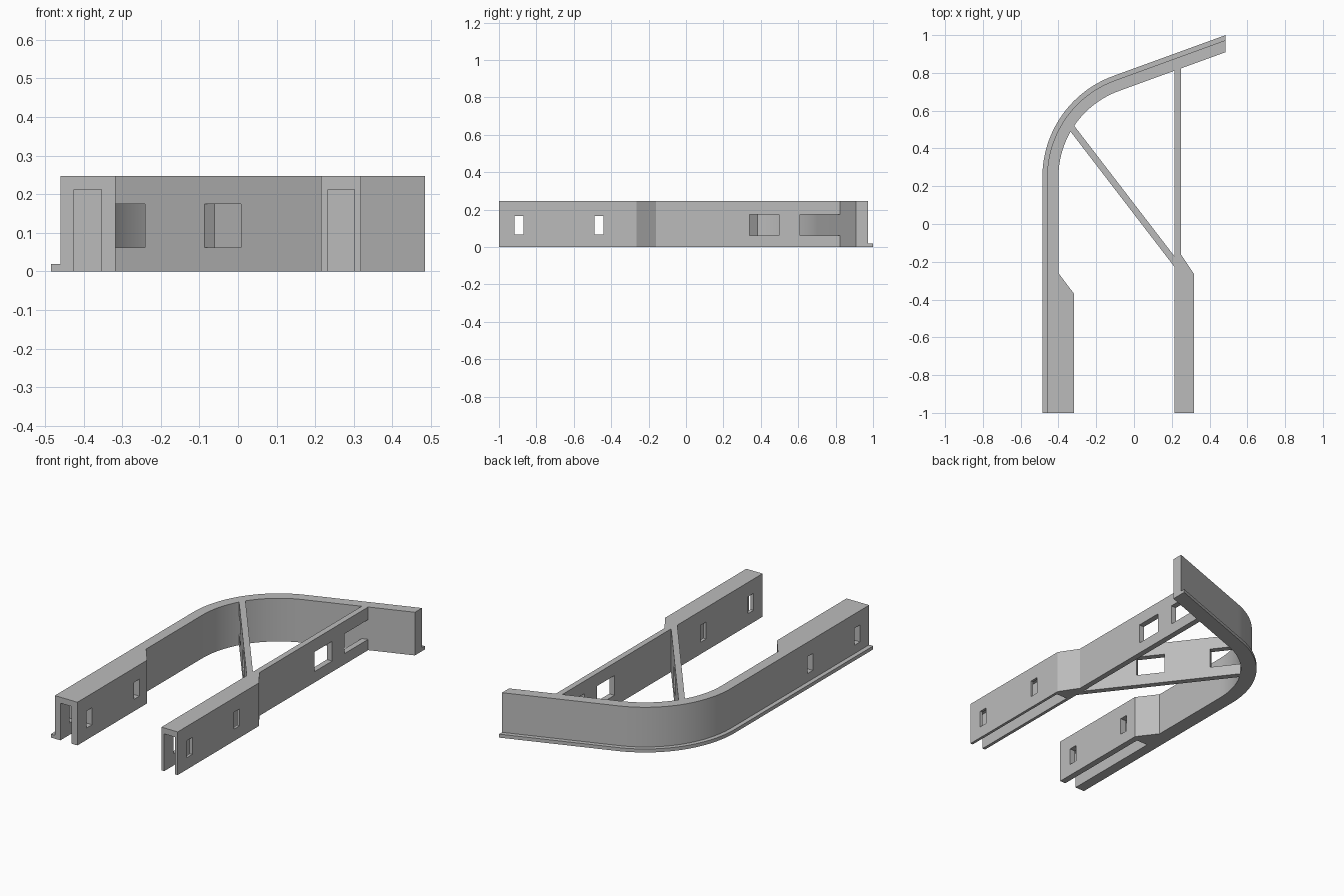
import bpy, bmesh, math
from mathutils import Vector

cube = bpy.data.objects.get("Cube")
if cube:
    bpy.data.objects.remove(cube, do_unlink=True)

grey = bpy.data.materials.new("plain grey")
grey.use_nodes = True
grey.diffuse_color = (0.5, 0.5, 0.5, 1)
grey.node_tree.nodes["Principled BSDF"].inputs["Base Color"].default_value = (0.5, 0.5, 0.5, 1)

HEIGHT = 0.247
CENTRE = Vector((0.085, 0.248))   # centre of the bend
END_X = 0.484


def prism(name, outline, z0, z1):
    """Extrude a plan outline between two heights."""
    bm = bmesh.new()
    face = bm.faces.new([bm.verts.new((p[0], p[1], z0)) for p in outline])
    top = bmesh.ops.extrude_face_region(bm, geom=[face])["geom"]
    verts = [v for v in top if isinstance(v, bmesh.types.BMVert)]
    bmesh.ops.translate(bm, vec=(0, 0, z1 - z0), verts=verts)
    bmesh.ops.recalc_face_normals(bm, faces=bm.faces)
    mesh = bpy.data.meshes.new(name)
    bm.to_mesh(mesh)
    bm.free()
    mesh.materials.append(grey)
    ob = bpy.data.objects.new(name, mesh)
    bpy.context.collection.objects.link(ob)
    return ob


def rect(x0, x1, y0, y1):
    return [(x0, y0), (x1, y0), (x1, y1), (x0, y1)]


def activate(ob):
    bpy.ops.object.select_all(action='DESELECT')
    ob.select_set(True)
    bpy.context.view_layer.objects.active = ob


def cut(ob, outline, z0, z1):
    """Subtract a prism from a part."""
    cutter = prism("cutter", outline, z0, z1)
    cutter.hide_render = True
    mod = ob.modifiers.new("cut", 'BOOLEAN')
    mod.operation = 'DIFFERENCE'
    mod.solver = 'EXACT'
    mod.object = cutter
    activate(ob)
    bpy.ops.object.modifier_apply(modifier=mod.name)
    bpy.data.objects.remove(cutter, do_unlink=True)


def bend_path(r, steps=28):
    """Bend and sloping run at a given radius, ending on a square plane."""
    pts = []
    for i in range(steps + 1):
        a = math.radians(180 - 70 * i / steps)
        pts.append(CENTRE + r * Vector((math.cos(a), math.sin(a))))
    last = pts[-1]
    pts.append(Vector((END_X, last.y + (END_X - last.x) * math.tan(math.radians(20)))))
    return pts


def strip(r_out, r_in, inner_leg):
    """Closed plan outline between two radii."""
    start = [(CENTRE.x - r_out, -1)]
    return start + bend_path(r_out) + bend_path(r_in)[::-1] + inner_leg


# Curved wall with its widened front leg
wall = prism("curved_wall", strip(0.545, 0.485,
             [(-0.40, -0.26), (-0.317, -0.37), (-0.317, -1)]), 0, HEIGHT)
cut(wall, rect(-0.425, -0.353, -1.1, -0.395), -0.1, 0.213)

# Thin lip along the outer foot of the wall
lip = prism("foot_lip", strip(0.57, 0.54, [(CENTRE.x - 0.54, -1)]), 0, 0.02)

# Straight wall with its widened front leg
straight = prism("straight_wall", [(0.215, -1), (0.318, -1), (0.318, -0.265),
                 (0.248, -0.16), (0.248, 0.84), (0.215, 0.84)], 0, HEIGHT)
cut(straight, rect(0.233, 0.302, -1.1, -0.29), -0.1, 0.213)
for y0, y1 in ((0.34, 0.497), (0.61, 0.9)):
    cut(straight, rect(0.1, 0.4, y0, y1), 0.062, 0.175)

# Slots through both legs
for leg in (wall, straight):
    for y in (-0.893, -0.465):
        cut(leg, rect(-0.7, 0.7, y - 0.025, y + 0.025), 0.068, 0.165)

# Diagonal brace with two windows
a, b = Vector((-0.315, 0.49)), Vector((0.215, -0.2))
along = (b - a).normalized()
side = Vector((-along.y, along.x))


def brace_rect(s0, s1, half):
    return [a + along * s + side * h
            for s, h in ((s0, -half), (s1, -half), (s1, half), (s0, half))]


brace = prism("diagonal_brace", brace_rect(-0.045, (b - a).length + 0.025, 0.017), 0, HEIGHT)
for s0, s1 in ((-0.1, 0.144), (0.397, 0.552)):
    cut(brace, brace_rect(s0, s1, 0.1), 0.062, 0.175)

# Smooth bend, sharp corners
for ob in (wall, lip, straight, brace):
    activate(ob)
    bpy.ops.object.shade_smooth_by_angle(angle=math.radians(15))
